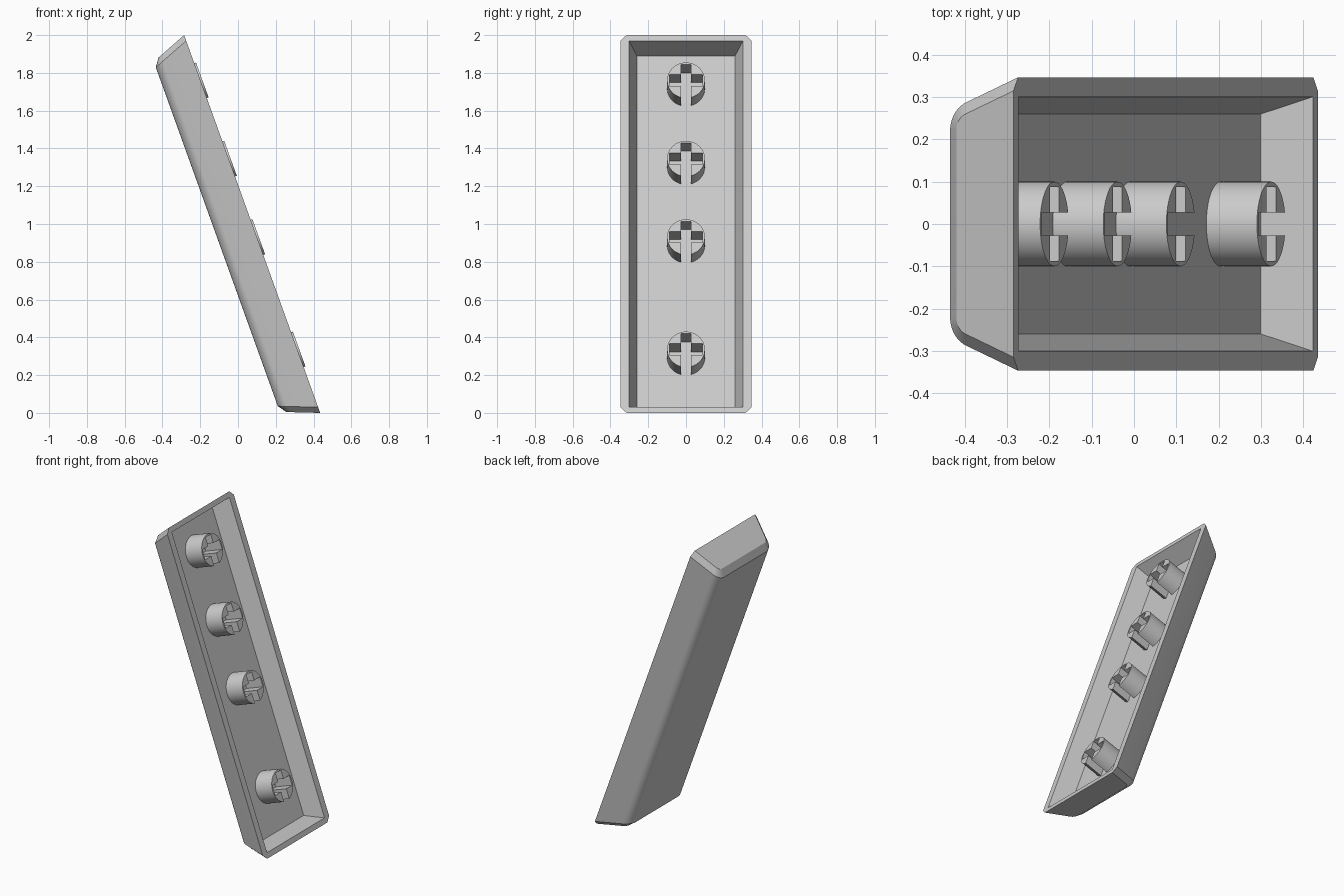
import bpy
import bmesh
import math
from mathutils import Matrix, Vector

cube = bpy.data.objects.get("Cube")
if cube:
    bpy.data.objects.remove(cube)

grey = bpy.data.materials.new("light_grey")
grey.use_nodes = True
colour = (0.6, 0.6, 0.6, 1.0)
grey.diffuse_color = colour
grey.node_tree.nodes["Principled BSDF"].inputs["Base Color"].default_value = colour

# Shell frame: local x = width, y = length, z = towards the open side
across = Vector((0, 1, 0))
along = Vector((-0.72, 0, 2.0)).normalized()
opening = across.cross(along)
PLACE = Matrix.Translation((0.075, 0, 1.0)) @ Matrix((across, along, opening)).transposed().to_4x4()

HALF_W, HALF_L, DEPTH = 0.347, 1.063, 0.199
TAPER = 0.39          # inward lean of the walls per unit of depth
CHAMFER = 0.032
FILLET = 0.073
FLOOR = -0.117


def finish(bm, name):
    bmesh.ops.recalc_face_normals(bm, faces=bm.faces)
    bm.transform(PLACE)
    mesh = bpy.data.meshes.new(name)
    bm.to_mesh(mesh)
    bm.free()
    mesh.materials.append(grey)
    obj = bpy.data.objects.new(name, mesh)
    bpy.context.collection.objects.link(obj)
    bpy.ops.object.select_all(action='DESELECT')
    obj.select_set(True)
    bpy.context.view_layer.objects.active = obj
    bpy.ops.object.shade_smooth_by_angle(angle=math.radians(30))
    return obj


def profile(inset, steps=10):
    """Cross-section from the +width rim, over the rounded back, to the other rim."""
    lean = math.atan(TAPER)
    radius = FILLET - inset
    back = -DEPTH + inset
    turn = math.pi / 2 - lean
    corner = HALF_W - inset + TAPER * back
    cx = corner - radius * math.tan(turn / 2)
    cz = back + radius
    half = [(HALF_W - inset, 0)]
    for i in range(steps + 1):
        a = -lean - turn * i / steps
        half.append((cx + radius * math.cos(a), cz + radius * math.sin(a)))
    return half + [(-x, z) for x, z in reversed(half)]


# Hollow outer shell, lofted through four cross-sections
bm = bmesh.new()
rings = []
for side, inset, cut in ((-1, CHAMFER, 0), (-1, 0, CHAMFER), (1, 0, CHAMFER), (1, CHAMFER, 0)):
    rings.append([bm.verts.new((x, side * (HALF_L + TAPER * z - cut), z))
                  for x, z in profile(inset)])
for a, b in zip(rings, rings[1:]):
    for i in range(len(a) - 1):
        bm.faces.new((a[i], a[i + 1], b[i + 1], b[i]))
bm.faces.new(rings[0])
bm.faces.new(rings[-1])

# Rim and tapered cavity
signs = ((1, -1), (1, 1), (-1, 1), (-1, -1))
mouth = [bm.verts.new((sx * 0.301, sy * 1.029, 0)) for sx, sy in signs]
floor = [bm.verts.new((sx * 0.26, sy * 0.988, FLOOR)) for sx, sy in signs]
rim = [r[0] for r in rings] + [r[-1] for r in reversed(rings)]
for k in range(4):
    n = (k + 1) % 4
    bm.faces.new((rim[2 * k], rim[2 * k + 1], mouth[k]))
    bm.faces.new((rim[2 * k + 1], rim[(2 * k + 2) % 8], mouth[n], mouth[k]))
    bm.faces.new((mouth[k], mouth[n], floor[n], floor[k]))
bm.faces.new(floor)
finish(bm, "hollow_shell")


# Round stems with a cross slot that breaks through one side
def stem(name, centre, radius=0.1, slot=0.027, arm=0.032, reach=0.088, steps=40):
    gap = math.asin(slot / radius)
    outline = []
    for i in range(steps + 1):
        a = -math.pi / 2 + gap + (2 * math.pi - 2 * gap) * i / steps
        outline.append((radius * math.cos(a), radius * math.sin(a)))
    cross = [(-slot, -arm), (-reach, -arm), (-reach, arm), (-slot, arm), (-slot, reach)]
    outline += cross + [(-x, y) for x, y in reversed(cross)]
    bm = bmesh.new()
    base = bm.faces.new([bm.verts.new((x, y + centre, FLOOR - 0.01)) for x, y in outline])
    top = bmesh.ops.extrude_face_region(bm, geom=[base])["geom"]
    bmesh.ops.translate(bm, vec=(0, 0, 0.01 - FLOOR + 0.01),
                        verts=[v for v in top if isinstance(v, bmesh.types.BMVert)])
    finish(bm, name)


for number, centre in enumerate((0.805, 0.364, -0.077, -0.709), 1):
    stem(f"slotted_stem_{number}", centre)
